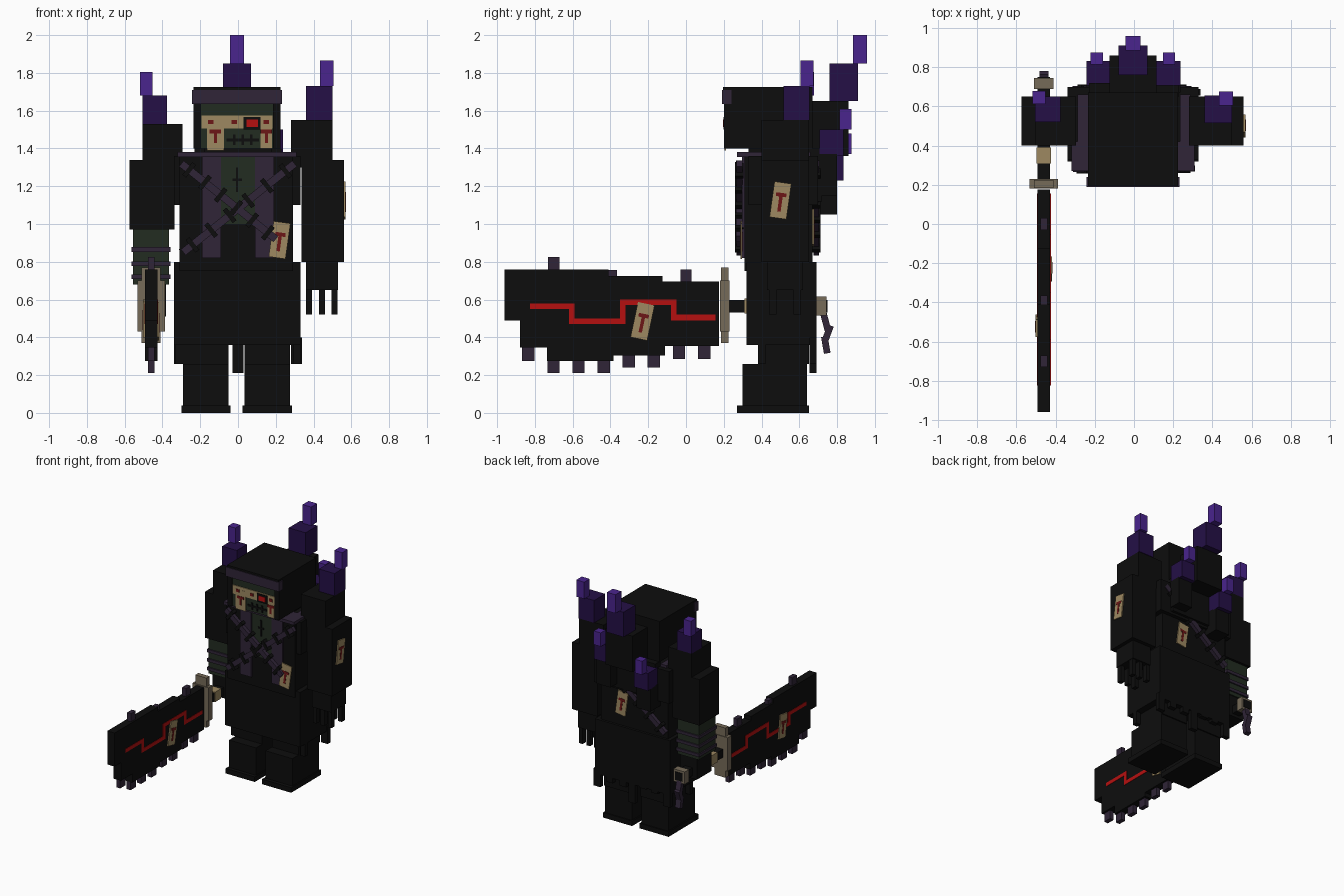
import bpy
import bmesh
from math import atan2, hypot, radians
from mathutils import Matrix, Vector

default_cube = bpy.data.objects.get("Cube")
if default_cube:
    bpy.data.objects.remove(default_cube, do_unlink=True)


def make_material(name, red, green, blue):
    material = bpy.data.materials.new(name)
    material.use_nodes = True
    color = (red, green, blue, 1)
    material.diffuse_color = color
    shader = material.node_tree.nodes["Principled BSDF"]
    shader.inputs["Base Color"].default_value = color
    shader.inputs["Roughness"].default_value = 0.9
    return material


black = make_material("black cloth", .004, .004, .004)
plum = make_material("plum leather", .029, .018, .038)
violet = make_material("bright violet crystal", .068, .018, .27)
indigo = make_material("dark indigo crystal", .018, .005, .062)
parchment = make_material("parchment", .34, .25, .12)
bone = make_material("bone", .18, .145, .098)
moss = make_material("moss skin", .016, .025, .015)
scarlet = make_material("scarlet glow", .46, .005, .005)
blood = make_material("dried blood", .15, .008, .008)


def finish(name, bm, material, matrix):
    bmesh.ops.recalc_face_normals(bm, faces=bm.faces)
    mesh = bpy.data.meshes.new(name)
    bm.to_mesh(mesh)
    bm.free()
    mesh.materials.append(material)
    item = bpy.data.objects.new(name, mesh)
    item.matrix_world = matrix
    bpy.context.collection.objects.link(item)
    return item


def box(name, material, x, y, z, matrix=Matrix()):
    """Axis-aligned box given by its low and high limits."""
    bm = bmesh.new()
    bmesh.ops.create_cube(bm, size=1)
    size = Vector((x[1] - x[0], y[1] - y[0], z[1] - z[0]))
    middle = Vector((x[0] + x[1], y[0] + y[1], z[0] + z[1])) / 2
    bmesh.ops.scale(bm, vec=size, verts=bm.verts)
    bmesh.ops.translate(bm, vec=middle, verts=bm.verts)
    return finish(name, bm, material, matrix)


def around(center, width):
    return (center - width / 2, center + width / 2)


def paper_tag(name, location, facing, tilt):
    """Parchment slip with a painted rune; facing turns it around the body."""
    place = (Matrix.Translation(location) @ Matrix.Rotation(radians(facing), 4, 'Z')
             @ Matrix.Rotation(radians(tilt), 4, 'Y'))
    box(name, parchment, around(0, .09), around(0, .009), around(0, .19), place)
    box(name + "_rune_bar", blood, around(0, .055), around(0, .014), around(.03, .02), place)
    box(name + "_rune_stem", blood, around(0, .018), around(0, .014), around(-.02, .08), place)


def strap(name, start, end, depth):
    """Diagonal strap between two (x, z) points, with crosswise stitches."""
    run, rise = end[0] - start[0], end[1] - start[1]
    length = hypot(run, rise)
    place = (Matrix.Translation(((start[0] + end[0]) / 2, depth, (start[1] + end[1]) / 2))
             @ Matrix.Rotation(-atan2(rise, run), 4, 'Y'))
    box(name, plum, around(0, length), around(0, .03), around(0, .04), place)
    for i in range(6):
        spot = length * ((i + .5) / 6 - .5)
        box(name + "_stitch", black, around(spot, .025), around(0, .045), around(0, .085), place)


def crystal(name, center, low, middle, top, wide, tip):
    """Dark crystal block with a bright block on its top."""
    x, y = center
    box(name + "_base", indigo, around(x, wide), around(y, wide), (low, middle))
    narrow = wide * .5
    box(name + "_tip", violet, around(tip[0], narrow), around(tip[1], narrow), (middle, top))


# Legs and boots
for side, x in (("right", -.17), ("left", .155)):
    box(side + "_leg", black, around(x, .24), (.3, .64), (.03, .26))
    box(side + "_thigh", black, around(x, .24), (.38, .65), (.26, .4))
    box(side + "_boot_sole", black, around(x, .26), (.27, .65), (0, .04))

# Robe with ragged hem
box("robe_skirt", black, (-.34, .33), (.32, .69), (.36, .8))
for x, low in ((-.31, .26), (-.2, .32), (-.08, .32), (.1, .35), (.2, .34), (.31, .26)):
    box("front_rag", black, around(x, .04), (.38, .42), (low, .4))
    box("back_rag", black, around(-x, .06), (.655, .69), (low, .4))
box("back_tail", black, around(0, .06), (.655, .69), (.21, .4))

# Torso, open jacket and collar
box("torso", black, (-.31, .29), (.31, .67), (.75, 1.36))
box("shoulder_yoke", black, (-.34, .33), (.33, .7), (1.1, 1.36))
box("chest", moss, around(0, .2), (.304, .32), (1.0, 1.37))
for side in (-1, 1):
    box("jacket_lapel", plum, around(side * .14, .1), (.297, .32), (.82, 1.37))
    box("collar_side", plum, around(side * .262, .055), (.32, .66), (1.35, 1.38))
box("collar_front", plum, (-.32, .31), (.27, .42), (1.355, 1.38))
box("chest_stitch", black, around(-.005, .012), (.298, .31), (1.17, 1.3))
box("chest_cross_stitch", black, around(-.005, .05), (.298, .31), around(1.235, .014))
strap("front_strap_rising", (-.29, .85), (.3, 1.32), .283)
strap("front_strap_falling", (-.3, 1.32), (.2, .92), .281)
strap("back_strap", (.28, 1.32), (-.3, .85), .69)

# Head with hood
box("hood", black, around(-.005, .46), (.215, .67), (1.4, 1.725))
box("neck", black, around(0, .36), (.33, .66), (1.34, 1.42))
box("face", moss, around(-.005, .38), (.21, .23), (1.4, 1.64))
for x in (-.215, .205):
    box("hood_edge", black, around(x, .04), (.2, .23), (1.4, 1.64))
box("hood_band", plum, around(-.005, .475), (.19, .24), (1.635, 1.71))
box("hood_cap", black, around(-.005, .46), (.195, .67), (1.71, 1.725))

# Paper mask, eye and stitched mouth
box("mask_band", parchment, around(-.005, .375), (.204, .214), (1.505, 1.575))
box("mask_right_flap", parchment, around(-.12, .09), (.203, .213), (1.39, 1.55))
box("mask_left_flap", parchment, around(.15, .06), (.203, .213), (1.4, 1.55))
for x in (-.12, .15):
    box("mask_rune_bar", blood, around(x, .06), (.2, .21), around(1.49, .02))
    box("mask_rune_stem", blood, around(x, .016), (.2, .21), (1.43, 1.49))
for x in (-.145, -.02, .15):
    box("mask_mark", blood, around(x, .03), (.2, .21), around(1.54, .022))
box("eye_socket", black, around(.075, .09), (.199, .209), (1.5, 1.567))
box("eye", scarlet, around(.075, .06), (.196, .206), (1.514, 1.552))
box("mouth_seam", black, around(.025, .17), (.204, .214), around(1.445, .015))
for i in range(3):
    box("mouth_stitch", black, around(-.02 + i * .045, .013), (.204, .214), around(1.445, .055))

# Back humps carrying crystals
box("center_hump", black, around(-.005, .24), (.65, .86), (1.36, 1.65))
box("upper_back", black, around(0, .46), (.65, .72), (1.12, 1.4))
box("left_hump", black, around(.175, .125), (.67, .8), (1.15, 1.37))
box("right_hump", black, around(-.18, .125), (.67, .8), (1.05, 1.24))
crystal("center_crystal", (-.005, .835), 1.65, 1.85, 2.0, .15, (-.005, .922))
crystal("left_back_crystal", (.175, .77), 1.36, 1.5, 1.61, .125, (.178, .845))
crystal("right_back_crystal", (-.18, .77), 1.23, 1.37, 1.48, .125, (-.19, .845))
crystal("left_shoulder_crystal", (.43, .585), 1.55, 1.73, 1.865, .14, (.47, .64))
crystal("right_shoulder_crystal", (-.44, .585), 1.53, 1.68, 1.805, .13, (-.485, .645))

# Arms, hands and fingers
arm_depth = (.4, .65)
box("left_arm", black, (.335, .56), arm_depth, (.8, 1.34))
box("left_shoulder", black, (.28, .5), arm_depth, (1.3, 1.55))
box("left_hand", black, (.36, .53), (.43, .62), (.65, .82))
for x in (.375, .445, .51):
    for y in (.46, .59):
        box("left_finger", black, around(x, .032), around(y, .04), (.52, .66))
box("right_arm", black, (-.575, -.335), arm_depth, (.97, 1.34))
box("right_shoulder", black, (-.505, -.295), arm_depth, (1.3, 1.53))
box("right_forearm", moss, (-.555, -.365), (.42, .63), (.68, .98))
for z in (.72, .79, .865):
    box("forearm_wrap", plum, (-.565, -.357), (.41, .64), around(z, .024))
box("right_hand", black, (-.53, -.38), (.43, .62), (.51, .69))

# Cleaver blade from a stepped outline
blade_x = -.46
outline = ((-.96, .76), (-.41, .76), (-.41, .725), (-.125, .725), (-.125, .695),
           (.175, .695), (.175, .355), (-.11, .355), (-.11, .305), (-.385, .305),
           (-.385, .275), (-.735, .275), (-.735, .345), (-.88, .345), (-.88, .49), (-.96, .49))
bm = bmesh.new()
side_face = bm.faces.new([bm.verts.new((blade_x - .0325, y, z)) for y, z in outline])
extruded = bmesh.ops.extrude_face_region(bm, geom=[side_face])["geom"]
bmesh.ops.translate(bm, vec=(.065, 0, 0),
                    verts=[v for v in extruded if isinstance(v, bmesh.types.BMVert)])
finish("cleaver_blade", bm, black, Matrix())

# Teeth under and over the blade
low_teeth = (.275, .21, .21, .21, .24, .24, .285, .285)
for i, low in enumerate(low_teeth):
    box("lower_tooth", plum, around(blade_x, .035), around(-.835 + i * .133, .065), (low, low + .08))
for y, top in ((-.7, .825), (-.395, .757), (0, .76)):
    box("upper_tooth", plum, around(blade_x, .035), around(y, .06), (top - .08, top))

# Glowing line inlaid on both blade sides
line = ((-.81, .565), (-.605, .565), (-.605, .485), (-.335, .485),
        (-.335, .585), (-.065, .585), (-.065, .505), (.14, .505))
for (y1, z1), (y2, z2) in zip(line, line[1:]):
    box("glowing_line", scarlet, around(blade_x, .071),
        (min(y1, y2) - .015, max(y1, y2) + .015), (min(z1, z2) - .015, max(z1, z2) + .015))

# Guard, grip, pommel and tassel
box("guard", bone, around(blade_x, .145), (.18, .23), (.43, .7))
box("guard_spine", bone, around(blade_x, .1), (.185, .225), (.37, .77))
box("grip", black, around(blade_x, .065), (.22, .75), around(.565, .065))
box("grip_ring", parchment, around(blade_x, .075), (.31, .39), around(.565, .08))
box("pommel", bone, around(blade_x, .1), (.69, .745), around(.565, .1))
for y, z, tilt in ((.74, .48, 15), (.75, .42, -20), (.74, .36, 10)):
    hang = Matrix.Translation((blade_x, y, z)) @ Matrix.Rotation(radians(tilt), 4, 'X')
    box("tassel", plum, around(0, .045), around(0, .035), around(0, .09), hang)

# Paper tags on body, arm and blade
paper_tag("waist_tag", (.22, .915, 0)[:1] + (.292, .915), 0, 8)
paper_tag("arm_tag", (.564, .5, 1.125), 90, 8)
paper_tag("back_tag", (.1, .674, .98), 180, 8)
paper_tag("blade_left_tag", (blade_x + .038, -.23, .485), 90, 12)
paper_tag("blade_right_tag", (blade_x - .038, -.52, .5), 270, 8)
